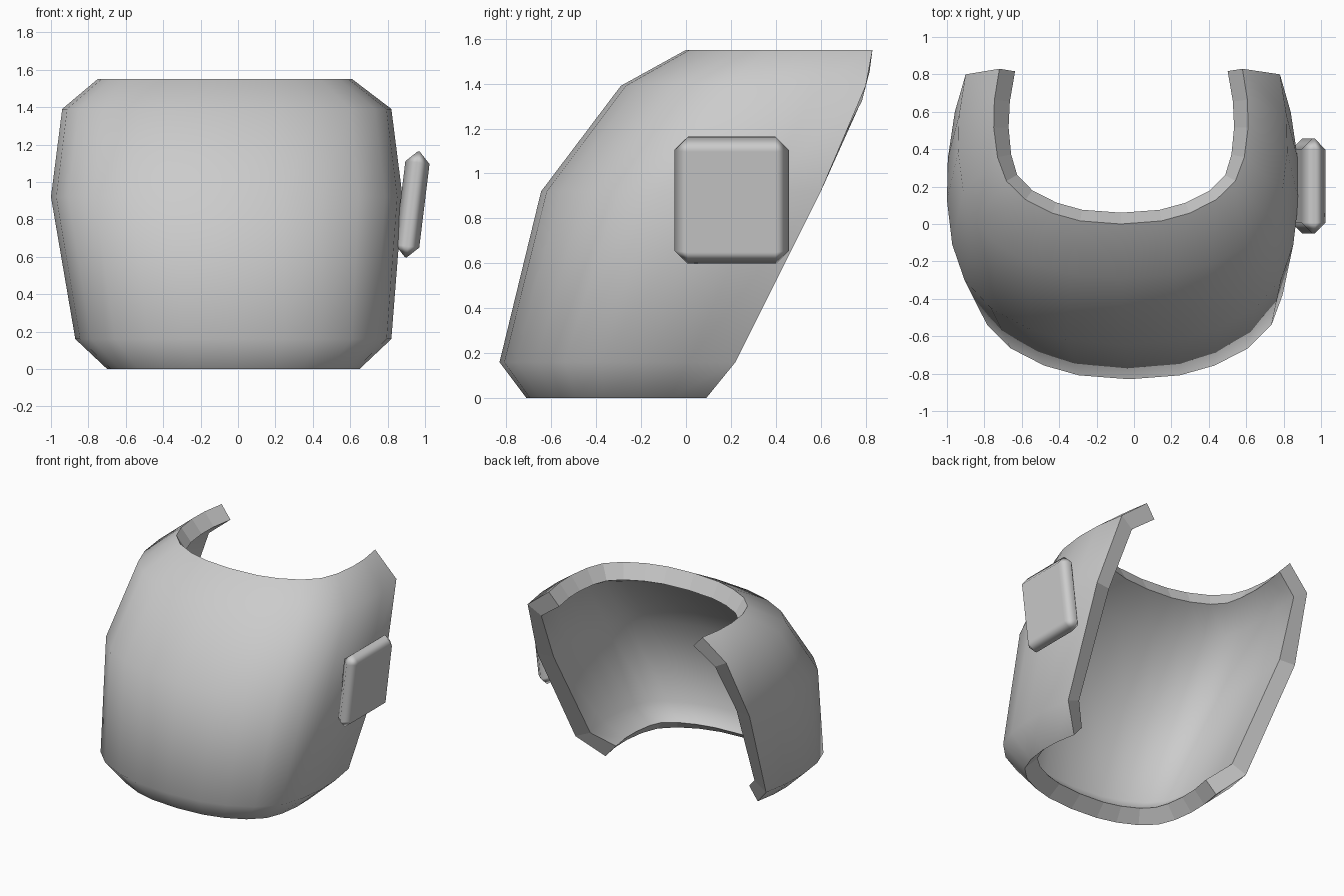
import bpy, bmesh, math

cube = bpy.data.objects.get("Cube")
if cube:
    bpy.data.objects.remove(cube, do_unlink=True)

grey = bpy.data.materials.new("plain grey")
grey.use_nodes = True
colour = (0.6, 0.6, 0.6, 1)
grey.diffuse_color = colour
grey.node_tree.nodes["Principled BSDF"].inputs["Base Color"].default_value = colour


def make_object(name, bm):
    mesh = bpy.data.meshes.new(name)
    bmesh.ops.recalc_face_normals(bm, faces=bm.faces)
    bm.to_mesh(mesh)
    bm.free()
    mesh.materials.append(grey)
    obj = bpy.data.objects.new(name, mesh)
    bpy.context.collection.objects.link(obj)
    return obj


def apply_modifiers(obj):
    bpy.ops.object.select_all(action='DESELECT')
    obj.select_set(True)
    bpy.context.view_layer.objects.active = obj
    for mod in list(obj.modifiers):
        bpy.ops.object.modifier_apply(modifier=mod.name)


# Curved shell: one U-shaped profile (side fraction, depth fraction) per level
half = [(0.32, 0.02), (0.54, 0.07), (0.75, 0.157), (0.9, 0.277),
        (0.97, 0.43), (1, 0.62), (0.995, 0.8), (0.955, 1)]
profile = [(-u, v) for u, v in reversed(half)] + [(0, 0)] + half
# height, centre x, half width, front y, back y
levels = [(0, -0.025, 0.675, -0.71, 0.09),
          (0.16, -0.025, 0.845, -0.83, 0.22),
          (0.92, -0.06, 0.94, -0.645, 0.60),
          (1.39, -0.06, 0.88, -0.29, 0.80),
          (1.55, -0.07, 0.68, 0.0, 0.83)]
bm = bmesh.new()
rings = [[bm.verts.new((cx + u * w, y0 + v * (y1 - y0), z)) for u, v in profile]
         for z, cx, w, y0, y1 in levels]
for low, high in zip(rings, rings[1:]):
    for i in range(len(profile) - 1):
        bm.faces.new((low[i], low[i + 1], high[i + 1], high[i]))
# outward normals point away from the open back
bm.normal_update()
bm.faces.ensure_lookup_table()
shell = make_object("curved_shell", bm)
mesh = shell.data
middle = mesh.polygons[len(profile) + len(profile) // 2]
if middle.normal.y > 0:
    mesh.flip_normals()
skin_count = 2 * len(mesh.polygons)
solid = shell.modifiers.new("thickness", 'SOLIDIFY')
solid.thickness = 0.125
solid.offset = -1
apply_modifiers(shell)
# smooth skins, faceted rim
for i, face in enumerate(shell.data.polygons):
    face.use_smooth = i < skin_count

# Bevelled side plate, leaning outwards at the top
bm = bmesh.new()
bmesh.ops.create_cube(bm, size=1)
bmesh.ops.scale(bm, vec=(0.13, 0.51, 0.57), verts=bm.verts)
plate = make_object("side_plate", bm)
for face in plate.data.polygons:
    face.use_smooth = True
bevel = plate.modifiers.new("bevel", 'BEVEL')
bevel.width = 0.06
bevel.segments = 1
bevel.harden_normals = True
apply_modifiers(plate)
plate.location = (0.932, 0.203, 0.88)
plate.rotation_euler.y = math.radians(7)
